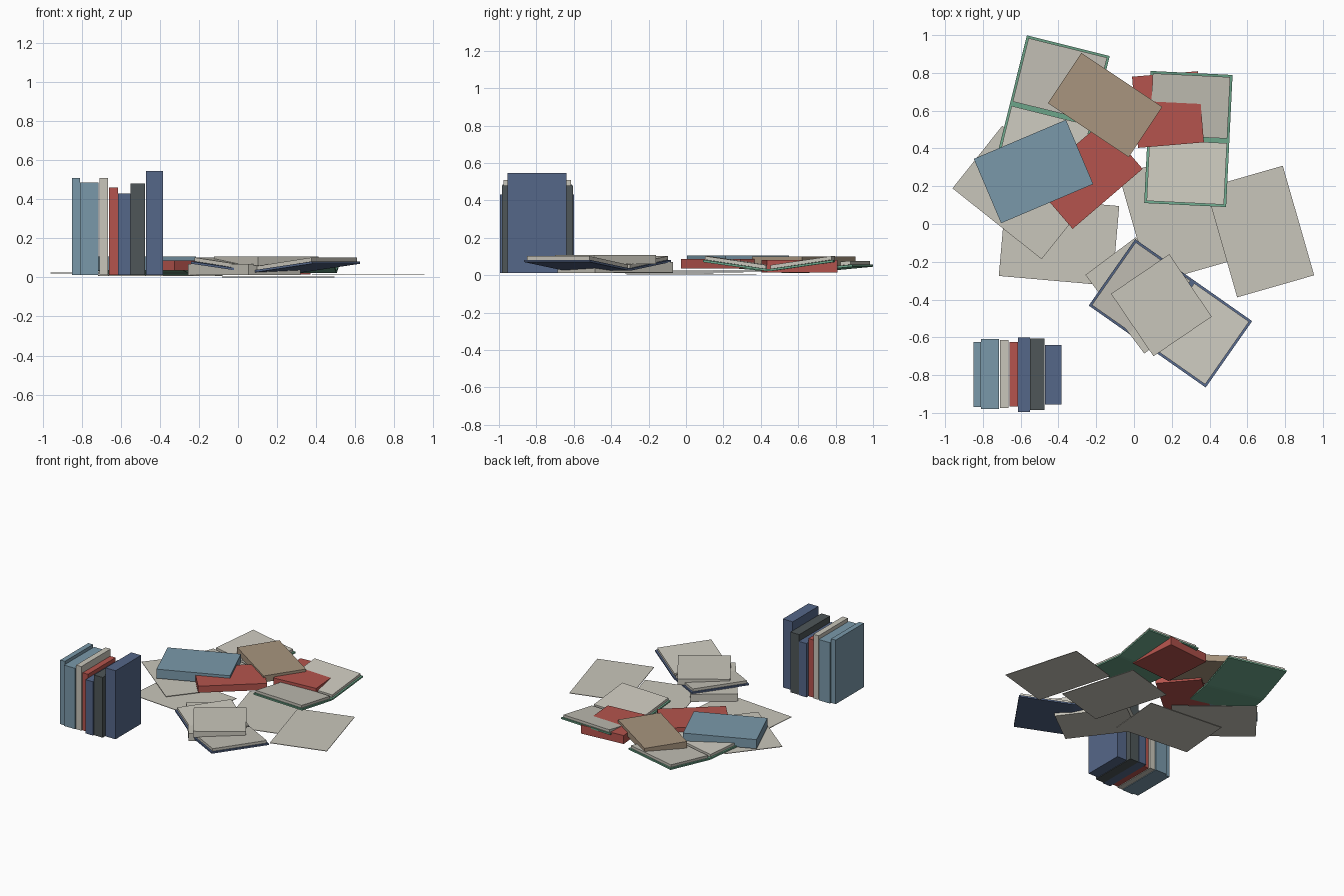
import bpy
import bmesh
from math import radians
from mathutils import Matrix

cube = bpy.data.objects.get("Cube")
if cube:
    bpy.data.objects.remove(cube, do_unlink=True)


def material(name, rgb):
    """Flat material from an 8-bit display colour."""
    lin = [((c / 255 + 0.055) / 1.055) ** 2.4 for c in rgb] + [1.0]
    m = bpy.data.materials.new(name)
    m.use_nodes = True
    m.diffuse_color = lin
    bsdf = m.node_tree.nodes["Principled BSDF"]
    bsdf.inputs["Base Color"].default_value = lin
    bsdf.inputs["Roughness"].default_value = 0.9
    return m


SKY = material("light blue", (122, 153, 170))
NAVY = material("dull blue", (85, 103, 137))
GREY = material("charcoal", (78, 86, 88))
RED = material("red", (181, 84, 77))
PAPER = material("paper cream", (201, 198, 187))
TAN = material("tan", (168, 149, 126))
GREEN = material("green", (108, 166, 138))


def prism(name, profile, depth, loc, angle, mat):
    """Extrude an x-z profile along y, centred, then turn it about z and place it."""
    bm = bmesh.new()
    base = bm.faces.new([bm.verts.new((x, -depth / 2, z)) for x, z in profile])
    side = bmesh.ops.extrude_face_region(bm, geom=[base])["geom"]
    bmesh.ops.translate(bm, vec=(0, depth, 0),
                        verts=[v for v in side if isinstance(v, bmesh.types.BMVert)])
    bmesh.ops.recalc_face_normals(bm, faces=bm.faces)
    mesh = bpy.data.meshes.new(name)
    bm.to_mesh(mesh)
    bm.free()
    mesh.materials.append(mat)
    obj = bpy.data.objects.new(name, mesh)
    obj.matrix_world = Matrix.Translation((*loc, 0)) @ Matrix.Rotation(radians(angle), 4, "Z")
    bpy.context.collection.objects.link(obj)
    return obj


def block(name, size, loc, z, angle, mat):
    """Flat-lying block: size is (width, depth), z is (bottom, top)."""
    w = size[0] / 2
    prism(name, [(-w, z[0]), (w, z[0]), (w, z[1]), (-w, z[1])], size[1], loc, angle, mat)


def open_book(name, half, depth, loc, angle, low, high, mat):
    """Shallow V cover with a flat spine and a page block on each wing."""
    spine, cover, pages, margin = 0.012, 0.012, 0.02, 0.012
    bottom = [(-half, high), (-spine, low), (spine, low), (half, high)]
    top = [(x, z + cover) for x, z in reversed(bottom)]
    prism(name + "_cover", bottom + top, depth, loc, angle, mat)
    for side, label in ((-1, "left"), (1, "right")):
        a = (side * spine, low + cover)
        b = (side * (half - margin), high + cover)
        prism(f"{name}_{label}_pages", [a, b, (b[0], b[1] + pages), (a[0], a[1] + pages)],
              depth - 2 * margin, loc, angle, PAPER)


# Row of upright books: x left, x right, y front, y back, top
row = [
    (-0.85, -0.81, -0.97, -0.625, 0.51, SKY),
    (-0.81, -0.715, -0.98, -0.61, 0.485, SKY),
    (-0.71, -0.665, -0.975, -0.615, 0.51, PAPER),
    (-0.66, -0.615, -0.965, -0.625, 0.46, RED),
    (-0.615, -0.55, -0.995, -0.60, 0.43, NAVY),
    (-0.55, -0.475, -0.985, -0.605, 0.48, GREY),
    (-0.47, -0.385, -0.955, -0.64, 0.545, NAVY),
]
for i, (x0, x1, y0, y1, top, mat) in enumerate(row, 1):
    block(f"upright_book_{i}", (x1 - x0, y1 - y0), ((x0 + x1) / 2, (y0 + y1) / 2),
          (0.012, top), 0, mat)

# Loose sheets on the floor
sheets = [
    ("right", (0.667, -0.04), 106, 0.014),
    ("middle", (0.206, 0.03), 106, 0.0),
    ("left_front", (-0.397, -0.09), -5, 0.008),
    ("left_back", (-0.593, 0.167), -38.5, 0.02),
]
for label, loc, angle, z in sheets:
    block(f"{label}_sheet", (0.603, 0.424), loc, (z, z + 0.004), angle, PAPER)

# Open books
open_book("front_open_book", 0.378, 0.429, (0.193, -0.473), -35, 0.025, 0.07, NAVY)
open_book("back_open_book", 0.37, 0.452, (-0.437, 0.585), 76, 0.012, 0.045, GREEN)
open_book("right_open_book", 0.35, 0.434, (0.288, 0.45), 87.2, 0.022, 0.07, GREEN)

# Closed books lying in the pile
block("lower_pale_book", (0.333, 0.52), (0.032, -0.378), (0.012, 0.07), 36.8, PAPER)
block("upper_pale_book", (0.373, 0.40), (0.145, -0.43), (0.06, 0.108), 34.2, PAPER)
block("back_red_book", (0.35, 0.378), (0.18, 0.606), (0.014, 0.08), 4.8, RED)
block("middle_red_book", (0.488, 0.327), (-0.246, 0.257), (0.035, 0.086), 40.6, RED)
block("blue_book", (0.53, 0.37), (-0.532, 0.278), (0.035, 0.106), 23, SKY)
block("tan_book", (0.515, 0.32), (-0.153, 0.63), (0.05, 0.1), -33.7, TAN)
